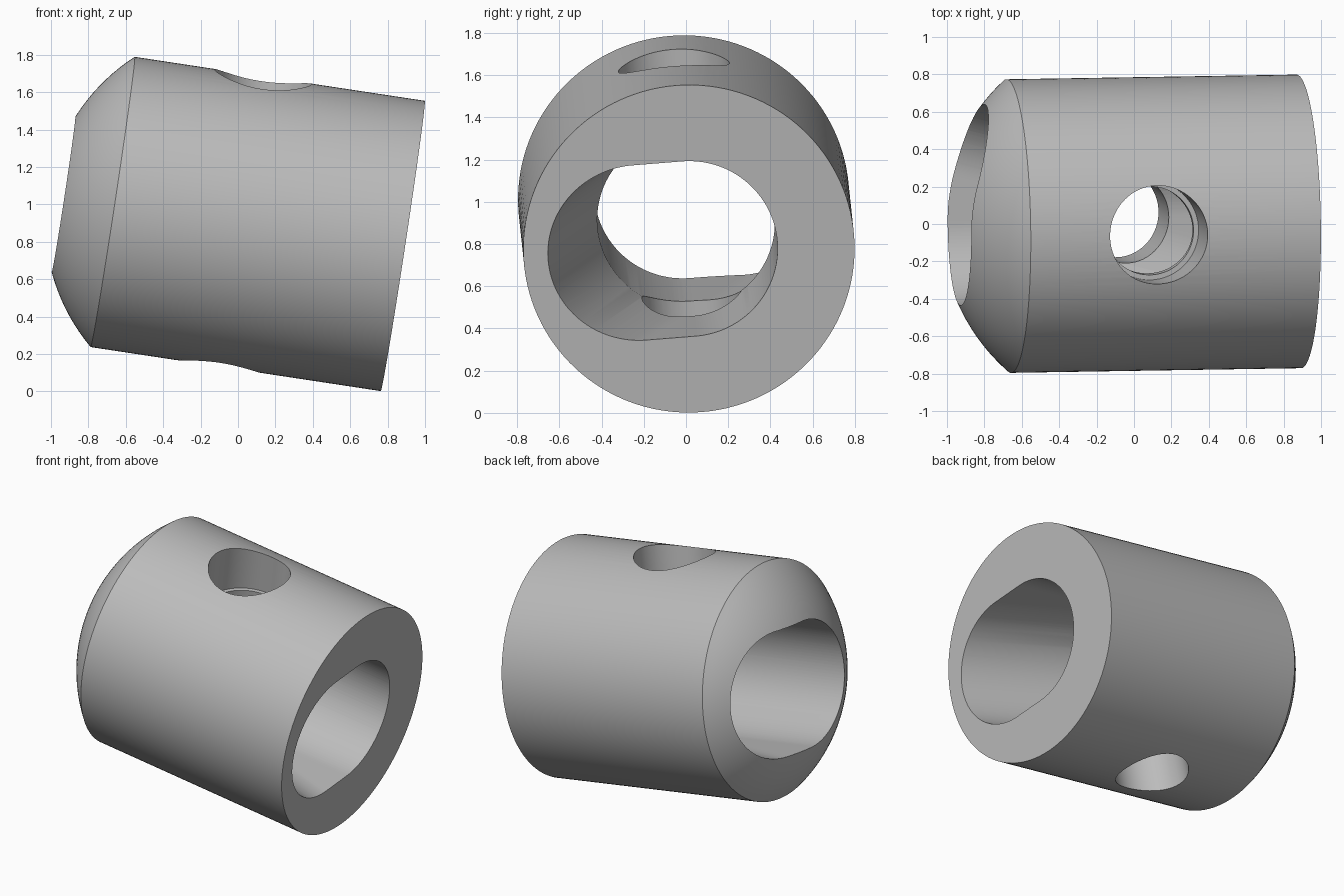
import bpy, bmesh, math
from mathutils import Matrix, Vector

cube = bpy.data.objects.get("Cube")
if cube:
    bpy.data.objects.remove(cube, do_unlink=True)

SEGS = 128
BODY_R, DOME_R, BORE_R = 0.785, 1.047, 0.42
FACE, RIM = 0.876, -0.693        # flat end and dome rim along the axis
SWING = math.radians(15)         # the bore fans open by this angle

metal = bpy.data.materials.new("grey metal")
metal.use_nodes = True
colour = (0.5, 0.5, 0.5, 1)
metal.diffuse_color = colour
metal.node_tree.nodes["Principled BSDF"].inputs["Base Color"].default_value = colour


def make_object(name, bm):
    bmesh.ops.recalc_face_normals(bm, faces=bm.faces)
    mesh = bpy.data.meshes.new(name)
    bm.to_mesh(mesh)
    bm.free()
    obj = bpy.data.objects.new(name, mesh)
    bpy.context.collection.objects.link(obj)
    return obj


# Body: cylinder with a spherical dome end, turned about the x axis
bm = bmesh.new()
start = math.atan2(BODY_R, -RIM)
steps = 18
profile = [(FACE, 0), (FACE, BODY_R)]
for i in range(steps + 1):
    a = start * (1 - i / steps)
    profile.append((-DOME_R * math.cos(a), DOME_R * math.sin(a)))
verts = [bm.verts.new((s, 0, r)) for s, r in profile]
edges = [bm.edges.new(pair) for pair in zip(verts, verts[1:])]
bmesh.ops.spin(bm, geom=verts + edges, cent=(0, 0, 0), axis=(1, 0, 0),
               angle=math.tau, steps=SEGS, use_duplicate=False)
bmesh.ops.remove_doubles(bm, verts=bm.verts, dist=0.0001)
body = make_object("swivel_bushing", bm)
body.data.materials.append(metal)


# Bore: half of the fan-shaped slot, as the hull of two half cylinders
def bore_half(name, side):
    bm = bmesh.new()
    for angle in (0, -SWING):
        turn = Matrix.Rotation(angle, 3, 'Z')
        for s in (0, side * 1.6):
            for i in range(SEGS):
                t = math.tau * i / SEGS
                bm.verts.new(turn @ Vector((s, BORE_R * math.cos(t), BORE_R * math.sin(t))))
    result = bmesh.ops.convex_hull(bm, input=bm.verts)
    spare = [g for g in set(result["geom_interior"] + result["geom_unused"])
             if isinstance(g, bmesh.types.BMVert)]
    bmesh.ops.delete(bm, geom=spare, context='VERTS')
    bmesh.ops.dissolve_limit(bm, angle_limit=0.001, verts=bm.verts, edges=bm.edges)
    return make_object(name, bm)


# Cross hole: upright round cutter between two heights
def pin_cutter(name, radius, low, high):
    bm = bmesh.new()
    bmesh.ops.create_cone(bm, cap_ends=True, segments=96, radius1=radius, radius2=radius,
                          depth=high - low, matrix=Matrix.Translation((0, 0, (low + high) / 2)))
    return make_object(name, bm)


cutters = [bore_half("bore_cutter_front", 1), bore_half("bore_cutter_back", -1),
           pin_cutter("pin_hole_cutter", 0.237, -1, 1),
           pin_cutter("counterbore_cutter", 0.264, 0.46, 1)]
for cutter in cutters:
    cutter.hide_render = True
    cut = body.modifiers.new(cutter.name, 'BOOLEAN')
    cut.operation = 'DIFFERENCE'
    cut.solver = 'EXACT'
    cut.object = cutter

# Bake the cuts and drop the cutters
bpy.context.view_layer.update()
graph = bpy.context.evaluated_depsgraph_get()
cut_mesh = bpy.data.meshes.new_from_object(body.evaluated_get(graph))
body.modifiers.clear()
body.data = cut_mesh
for cutter in cutters:
    bpy.data.objects.remove(cutter, do_unlink=True)

# Smooth walls with crisp rims
bpy.ops.object.select_all(action='DESELECT')
body.select_set(True)
bpy.context.view_layer.objects.active = body
bpy.ops.object.shade_smooth_by_angle(angle=math.radians(10))

# Tilt the part into its resting pose
u = Vector((1.55, 0.025, -0.235)).normalized()
w = Vector((0.15, -0.078, 0.985))
w = (w - u * w.dot(u)).normalized()
v = w.cross(u)
pose = Matrix((u, v, w)).transposed().to_4x4()
body.matrix_world = Matrix.Translation((0.015, 0, 0.909)) @ pose
